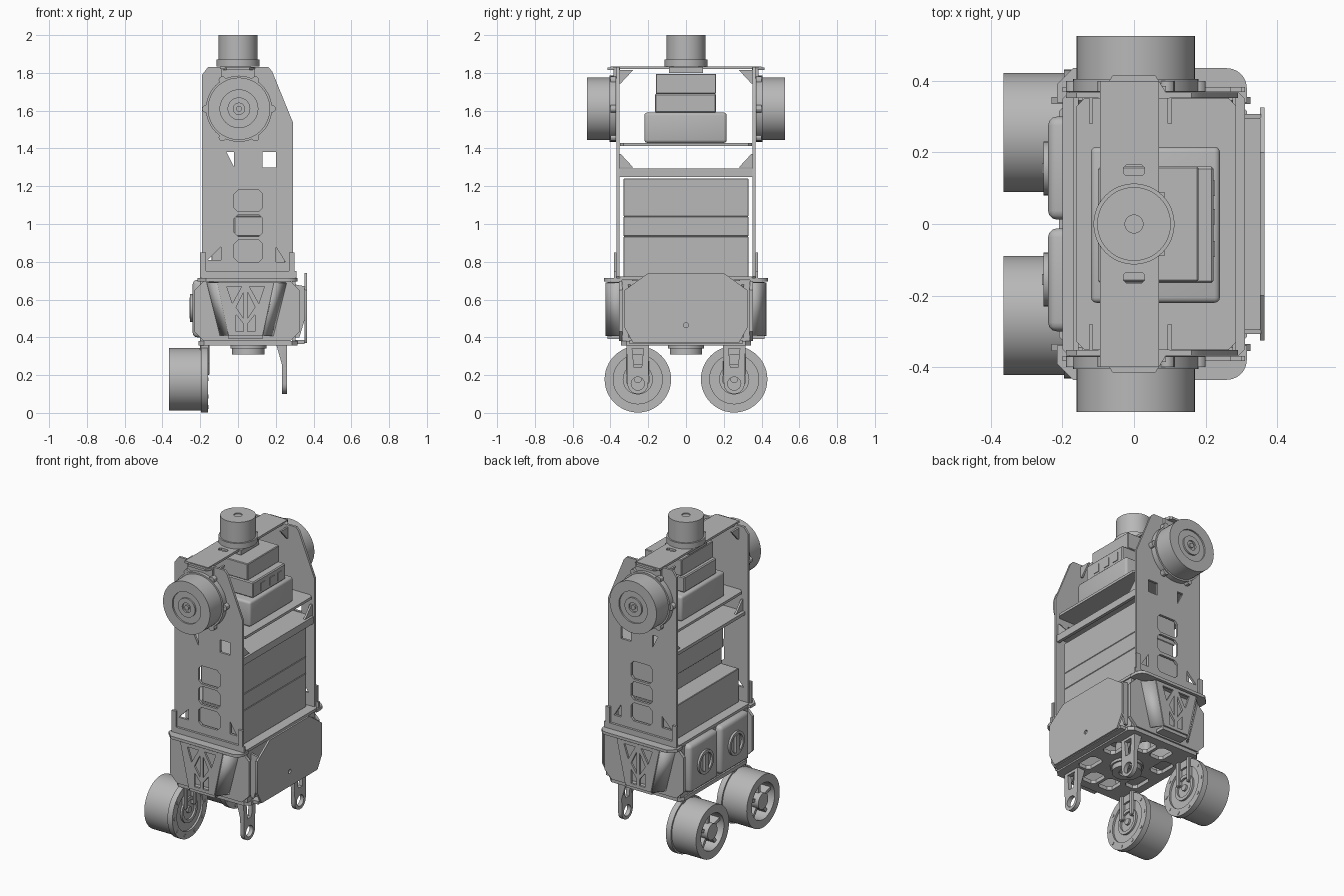
import bpy, bmesh, math
from mathutils import Matrix, Vector

cube = bpy.data.objects.get("Cube")
if cube:
    bpy.data.objects.remove(cube)

GREY = (0.48, 0.48, 0.48, 1)
metal = bpy.data.materials.new("plain grey metal")
metal.use_nodes = True
metal.diffuse_color = GREY
metal.node_tree.nodes["Principled BSDF"].inputs["Base Color"].default_value = GREY
parts = []

# Local plate axes (across, up, thickness) for plates facing x, y or z
X, Y, Z = Vector((1, 0, 0)), Vector((0, 1, 0)), Vector((0, 0, 1))
AXES = {"x": (Y, Z, X), "y": (X, Z, -Y), "z": (X, Y, Z)}


def add(name, mesh):
    mesh.materials.clear()
    mesh.materials.append(metal)
    obj = bpy.data.objects.new(name, mesh)
    bpy.context.collection.objects.link(obj)
    parts.append(obj)
    return obj


def from_bmesh(name, bm):
    bmesh.ops.recalc_face_normals(bm, faces=bm.faces[:])
    mesh = bpy.data.meshes.new(name)
    bm.to_mesh(mesh)
    bm.free()
    return add(name, mesh)


def box(name, xs, ys, zs, bevel=0, segments=1):
    bm = bmesh.new()
    size = [abs(high - low) for low, high in (xs, ys, zs)]
    middle = [(low + high) / 2 for low, high in (xs, ys, zs)]
    placement = Matrix.Translation(middle) @ Matrix.Diagonal((*size, 1))
    bmesh.ops.create_cube(bm, size=1, matrix=placement)
    if bevel:
        bmesh.ops.bevel(bm, geom=bm.edges[:], offset=bevel, segments=segments,
                        profile=0.5, affect="EDGES")
    return from_bmesh(name, bm)


def plate(name, axis, position, thickness, outline, holes=()):
    """Flat sheet centred on a position along an axis, with cut-out loops."""
    curve = bpy.data.curves.new(name, "CURVE")
    curve.dimensions, curve.fill_mode, curve.extrude = "2D", "BOTH", thickness / 2
    for loop in (outline, *holes):
        spline = curve.splines.new("POLY")
        spline.points.add(len(loop) - 1)
        for point, (across, up) in zip(spline.points, loop):
            point.co = (across, up, 0, 1)
        spline.use_cyclic_u = True
    temporary = bpy.data.objects.new(name, curve)
    bpy.context.collection.objects.link(temporary)
    graph = bpy.context.evaluated_depsgraph_get()
    mesh = bpy.data.meshes.new_from_object(temporary.evaluated_get(graph))
    bpy.data.objects.remove(temporary)
    offset = Vector([position if axis == letter else 0 for letter in "xyz"])
    mesh.transform(Matrix.Translation(offset) @ Matrix(AXES[axis]).transposed().to_4x4())
    return add(name, mesh)


def rect(left, right, low, high, cut=0):
    """Rectangle loop, with corners cut off if asked."""
    if not cut:
        return [(left, low), (right, low), (right, high), (left, high)]
    return [(left + cut, low), (right - cut, low), (right, low + cut), (right, high - cut),
            (right - cut, high), (left + cut, high), (left, high - cut), (left, low + cut)]


def arc(across, up, radius, start=0, sweep=math.tau, steps=24):
    angles = [start + sweep * i / steps for i in range(steps)]
    return [(across + radius * math.cos(a), up + radius * math.sin(a)) for a in angles]


def lathe(name, origin, direction, profile, steps=48):
    """Turn (radius, height) points about an axis."""
    bm = bmesh.new()
    verts = [bm.verts.new((radius, 0, height)) for radius, height in profile]
    edges = [bm.edges.new(pair) for pair in zip(verts, verts[1:])]
    bmesh.ops.spin(bm, geom=verts + edges, axis=Z, cent=(0, 0, 0), angle=math.tau, steps=steps)
    bmesh.ops.remove_doubles(bm, verts=bm.verts[:], dist=0.0001)
    turn = Vector(direction).to_track_quat("Z", "Y").to_matrix().to_4x4()
    bm.transform(Matrix.Translation(origin) @ turn)
    return from_bmesh(name, bm)


def disc(name, origin, direction, radius, height, steps=12):
    return lathe(name, origin, direction, [(0, 0), (radius, 0), (radius, height), (0, height)], steps)


def stepped(radii, top, depth):
    """Face whose level drops and rises at each radius, going inward."""
    points, level, other = [], top, top - depth
    for radius in radii:
        points += [(radius, level), (radius, other)]
        level, other = other, level
    return points + [(0, level)]


def drum(name, origin, direction, radius, length, front, depth, back=()):
    """Motor housing: flange, body and ringed end faces."""
    flange, lip = radius + 0.01, 0.035
    profile = stepped(back, 0, -0.012)[::-1]
    profile += [(flange, 0), (flange, lip), (radius, lip), (radius, length)]
    return lathe(name, origin, direction, profile + stepped(front, length, depth))


def around(name, centre, direction, radius, count, size, height):
    """Ring of small studs about an axis along x or y."""
    across = X if direction.x == 0 else Y
    for i in range(count):
        angle = i * math.tau / count
        place = centre + radius * (across * math.cos(angle) + Z * math.sin(angle))
        disc(name, place, direction, size, height)


# Side plate: clipped front corner, three windows and small cut-outs
side_outline = [(-0.19, 0.7), (0.29, 0.7), (0.29, 1.54), (0.18, 1.81), (0.16, 1.83),
                (-0.16, 1.83), (-0.19, 1.79)]
windows = [rect(-0.02, 0.13, z, z + 0.115, 0.02) for z in (0.8, 0.935, 1.065)]
windows += [rect(0.13, 0.2, 1.3, 1.38), [(-0.06, 1.38), (-0.02, 1.38), (-0.02, 1.3)],
            [(-0.16, 0.81), (-0.09, 0.81), (-0.09, 0.88)], [(0.2, 0.88), (0.2, 0.8), (0.25, 0.8)]]

# Truss panel on the hip, symmetric about its middle
MID = 0.04
half_holes = [[(0.02, 0.67), (0.1, 0.67), (0.07, 0.58)],
              [(0.01, 0.64), (0.05, 0.56), (0.01, 0.5)],
              [(0.01, 0.47), (0.05, 0.52), (0.05, 0.43), (0.01, 0.43)]]
truss = [[(MID + m * a, z) for a, z in hole] for hole in half_holes for m in (-1, 1)]

for s, side in ((-1, "right"), (1, "left")):
    out = Y * s
    plate(f"{side}_side_plate", "y", s * 0.36, 0.015, side_outline, windows)
    # Shoulder motor, its lugs and its top tab
    shoulder = Vector((0.005, s * 0.37, 1.61))
    drum(f"{side}_shoulder_motor", shoulder, out, 0.165, 0.155, (0.1, 0.06, 0.03, 0.015), 0.01)
    around(f"{side}_motor_lug", shoulder, out, 0.175, 6, 0.02, 0.03)
    plate(f"{side}_top_tab", "z", 1.822, 0.014,
          [(-0.1, s * 0.35), (0.1, s * 0.35), (0.06, s * 0.415), (-0.06, s * 0.415)])
    box(f"{side}_tab_block", (-0.09, 0.09), (s * 0.368, s * 0.385), (1.77, 1.82))
    # Gussets inside the frame
    for x, z, rise in ((-0.12, 1.815, -0.07), (0.1, 1.815, -0.07), (-0.15, 1.3, 0.07), (0.27, 1.3, 0.07)):
        plate(f"{side}_frame_gusset", "x", x, 0.012,
              [(s * 0.355, z), (s * 0.28, z), (s * 0.345, z + rise), (s * 0.355, z + rise)])
    # Bracket joining the side plate to the deck
    box(f"{side}_deck_bracket", (-0.2, 0.31), (s * 0.368, s * 0.382), (0.71, 0.75))
    for x in (-0.2, 0.27):
        box(f"{side}_bracket_post", (x, x + 0.03), (s * 0.368, s * 0.382), (0.75, 0.85))
    # Hip side: flat wall carrying a raised truss with sloping flanks
    plate(f"{side}_hip_wall", "y", s * 0.345, 0.02, rect(-0.23, 0.325, 0.38, 0.7, 0.05))
    plate(f"{side}_hip_truss", "y", s * 0.418, 0.014,
          [(MID - 0.15, 0.69), (MID + 0.15, 0.69), (MID + 0.09, 0.41), (MID - 0.09, 0.41)], truss)
    for m, end in ((-1, "rear"), (1, "front")):
        mesh = bpy.data.meshes.new("flank")
        corners = [(0.15, 0.42, 0.69), (0.21, 0.35, 0.69), (0.14, 0.35, 0.41), (0.09, 0.42, 0.41)]
        mesh.from_pydata([(MID + m * a, s * b, z) for a, b, z in corners], [], [range(4)])
        flank = add(f"{side}_{end}_hip_flank", mesh)
        flank.modifiers.new("thickness", "SOLIDIFY").thickness = 0.01
    rim_corner = [(x, s * y) for x, y in arc(0.26, 0.38, 0.055, 0, math.pi / 2, 6)]
    plate(f"{side}_hip_rim", "z", 0.705, 0.018, [(-0.215, s * 0.34), (0.315, s * 0.34)] + rim_corner +
          [(0.26, s * 0.435), (-0.17, s * 0.435), (-0.215, s * 0.39)])
    box(f"{side}_hip_foot", (MID - 0.09, MID + 0.09), (s * 0.34, s * 0.415), (0.39, 0.41))

    # Wheel-like leg motor with hollow outer end, spokes and hangers
    y = s * 0.255
    hub = Vector((-0.16, y, 0.178))
    drum(f"{side}_leg_motor", hub, -X, 0.166, 0.205, (0.115, 0.05), 0.1, (0.13, 0.08, 0.06, 0.02))
    for i in range(5):
        spoke = box(f"{side}_motor_spoke", (-0.34, -0.26), (-0.01, 0.01), (0.04, 0.115))
        spoke.matrix_world = Matrix.Translation((0, y, hub.z)) @ Matrix.Rotation(i * math.tau / 5, 4, "X")
    around(f"{side}_leg_bolt", hub - X * 0.005, X, 0.155, 10, 0.01, 0.008)
    for edge in (y - 0.06, y + 0.03):
        box(f"{side}_motor_hanger", (-0.2, -0.15), (edge, edge + 0.03), (0.2, 0.37), 0.005)

    # Ring-ended hanging arm
    arm = arc(y, 0.155, 0.055, math.pi, math.pi, 12) + [(y + 0.055, 0.155), (y + 0.06, 0.37), (y - 0.06, 0.37)]
    slot = [(y - 0.02, 0.24), (y + 0.02, 0.24), (y + 0.03, 0.34), (y - 0.03, 0.34)]
    plate(f"{side}_hanging_arm", "x", 0.247, 0.026, arm, [arc(y, 0.155, 0.035), slot])
    for edge in (y - 0.05, y + 0.05):
        plate(f"{side}_arm_gusset", "y", edge, 0.014, [(0.2, 0.37), (0.26, 0.37), (0.26, 0.23), (0.24, 0.23)])
    # Rounded rear pod with a turn handle
    box(f"{side}_rear_pod", (-0.24, -0.1), (s * 0.012, s * 0.3), (0.4, 0.705), 0.025, 3)
    lathe(f"{side}_pod_dial", (-0.235, s * 0.155, 0.555), -X, [(0.075, 0)] + stepped((0.075, 0.058), 0, -0.018), 32)
    box(f"{side}_pod_handle", (-0.257, -0.235), (s * 0.14, s * 0.17), (0.5, 0.61))
    # Bracket holding the front shield
    plate(f"{side}_shield_bracket", "y", s * 0.3, 0.014,
          [(0.3, 0.4), (0.325, 0.4), (0.355, 0.5), (0.355, 0.67), (0.3, 0.68)])

# Top bridge and neck motor
slots = [rect(-0.03, 0.03, y - 0.015, y + 0.015, 0.008) for y in (-0.15, 0.15)]
plate("top_bridge", "z", 1.828, 0.014, rect(-0.095, 0.07, -0.4, 0.4), slots)
drum("neck_motor", (0, 0, 1.835), Z, 0.103, 0.165, (0.025,), 0.006)
box("neck_mount", (-0.085, 0.085), (-0.09, 0.09), (1.8, 1.83))

# Electronics stack and shelves
box("upper_module", (-0.08, 0.18), (-0.16, 0.16), (1.69, 1.795), 0.004)
box("middle_module", (-0.1, 0.222), (-0.165, 0.16), (1.59, 1.69), 0.006)
for y in (-0.07, 0.02, 0.1):
    box("port", (0.215, 0.226), (y - 0.022, y + 0.022), (1.61, 1.66))
box("lower_module", (-0.12, 0.24), (-0.22, 0.215), (1.43, 1.59), 0.015, 3)
plate("module_shelf", "z", 1.42, 0.016, rect(-0.16, 0.285, -0.35, 0.35, 0.02))
plate("battery_shelf", "z", 1.285, 0.02, rect(-0.17, 0.285, -0.355, 0.355))
box("shelf_lip", (0.265, 0.285), (-0.355, 0.355), (1.25, 1.29))

# Battery compartment, stepped back at the rear
for level, rear, low, high in (("upper", -0.03, 1.04, 1.24), ("middle", -0.02, 0.935, 1.04), ("lower", -0.14, 0.72, 0.935)):
    box(f"{level}_battery", (rear, 0.25), (-0.33, 0.33), (low, high), 0.003)

# Hip decks, walls and underside
plate("hip_deck", "z", 0.712, 0.018, rect(-0.2, 0.31, -0.37, 0.37, 0.02))
openings = [rect(x, x + 0.09, y, y + 0.14, 0.02) for x in (-0.16, 0.19) for y in (-0.18, 0.04)]
openings += [rect(x, x + 0.1, y, y + 0.12, 0.02) for x in (-0.06, 0.06) for y in (-0.29, 0.17)]
plate("hip_floor", "z", 0.368, 0.024, rect(-0.21, 0.315, -0.345, 0.345, 0.03), openings)
for end, x in (("front", 0.285), ("rear", -0.2)):
    box(f"{end}_hip_wall", (x, x + 0.02), (-0.34, 0.34), (0.38, 0.7))
drum("waist_motor", (0.055, 0, 0.375), -Z, 0.086, 0.066, (0.045,), 0.015)

# Eight-sided front shield on a rail
half_shield = [(0.28, 0.37), (0.325, 0.45), (0.325, 0.65), (0.2, 0.74)]
shield = half_shield + [(-y, z) for y, z in reversed(half_shield)]
plate("front_shield", "x", 0.358, 0.012, shield, [arc(0, 0.465, 0.013)])
box("front_rail", (0.29, 0.352), (-0.3, 0.3), (0.365, 0.385))

# Smooth the turned parts, keep edges crisp
bpy.ops.object.select_all(action="DESELECT")
for obj in parts:
    obj.select_set(True)
bpy.context.view_layer.objects.active = parts[0]
bpy.ops.object.shade_smooth_by_angle(angle=math.radians(30))
